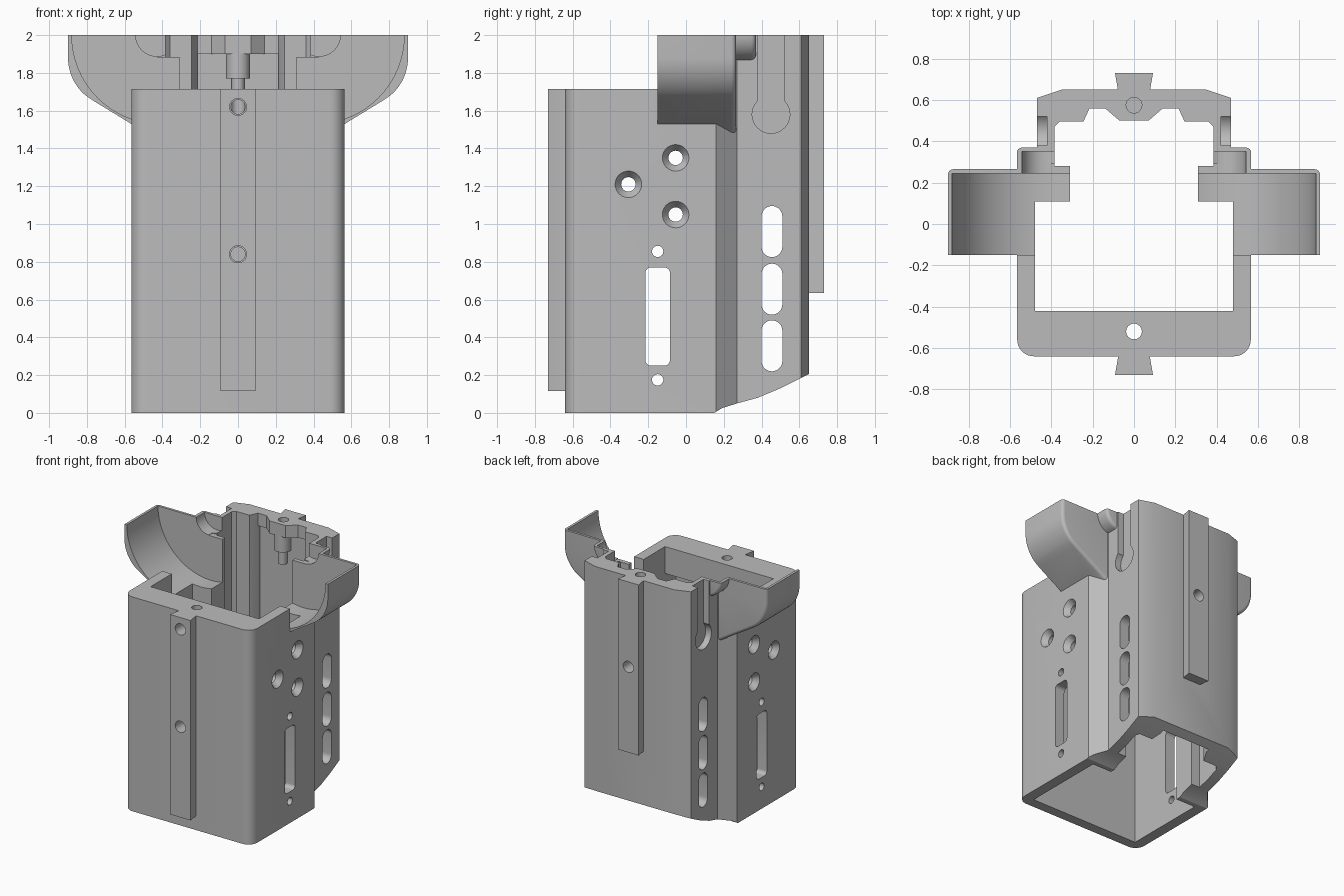
import bpy, bmesh, math
from mathutils import Vector

if "Cube" in bpy.data.objects:
    bpy.data.objects.remove(bpy.data.objects["Cube"])

grey = bpy.data.materials.new("plain grey")
grey.use_nodes = True
colour = (0.5, 0.5, 0.5, 1)
grey.diffuse_color = colour
grey.node_tree.nodes["Principled BSDF"].inputs["Base Color"].default_value = colour

AXES = {"x": lambda u, v, w: (w, u, v),
        "y": lambda u, v, w: (u, w, v),
        "z": lambda u, v, w: (u, v, w)}


def arc(cu, cv, r, start=0, end=360, n=32):
    """Points on an arc; a full turn leaves out the repeated end point."""
    count = n if end - start == 360 else n + 1
    return [(cu + r * math.cos(math.radians(start + (end - start) * i / n)),
             cv + r * math.sin(math.radians(start + (end - start) * i / n)))
            for i in range(count)]


def rounded(u0, u1, v0, v1, r, n=8):
    """Rectangle with round corners."""
    return (arc(u1 - r, v1 - r, r, 0, 90, n) + arc(u0 + r, v1 - r, r, 90, 180, n)
            + arc(u0 + r, v0 + r, r, 180, 270, n) + arc(u1 - r, v0 + r, r, 270, 361, n))


def box(u0, u1, v0, v1):
    return [(u0, v0), (u1, v0), (u1, v1), (u0, v1)]


def mirrored(half):
    return half + [(-u, v) for u, v in reversed(half)]


def flip(points, side):
    return [(u * side, v) for u, v in points]


def prism(name, points, axis, low, high, scale_high=None, fillet=None):
    """Extrude a closed profile along an axis, optionally tapered or filleted."""
    bm = bmesh.new()
    place = AXES[axis]
    centre = sum((Vector(p) for p in points), Vector((0, 0))) / len(points)
    ends = []
    for w, s in ((low, 1), (high, scale_high or 1)):
        ends.append([bm.verts.new(place(*(centre + (Vector(p) - centre) * s), w)) for p in points])
    bm.faces.new(ends[0])
    bm.faces.new(ends[1])
    for i in range(len(points)):
        j = (i + 1) % len(points)
        bm.faces.new((ends[0][i], ends[0][j], ends[1][j], ends[1][i]))
    bmesh.ops.recalc_face_normals(bm, faces=bm.faces)
    if fillet:
        edges = [e for e in bm.edges if fillet(*[v.co for v in e.verts])]
        bmesh.ops.bevel(bm, geom=edges, offset=0.025, segments=4, profile=0.5, affect="EDGES")
    mesh = bpy.data.meshes.new(name)
    bm.to_mesh(mesh)
    bm.free()
    obj = bpy.data.objects.new(name, mesh)
    obj.data.materials.append(grey)
    bpy.context.collection.objects.link(obj)
    return obj


def combine(target, tool, operation):
    mod = target.modifiers.new(operation, "BOOLEAN")
    mod.operation, mod.solver, mod.object = operation, "EXACT", tool
    bpy.context.view_layer.objects.active = target
    bpy.ops.object.modifier_apply(modifier=mod.name)
    bpy.data.objects.remove(tool)


def add(*args, **kw):
    combine(housing, prism("addition", *args, **kw), "UNION")


def cut(*args, **kw):
    combine(housing, prism("cutter", *args, **kw), "DIFFERENCE")


# Housing outer shell: round front corners, sloped shoulders, chamfered back
half_outline = arc(0.485, -0.56, 0.08, -90, 0, 8) + [(0.565, 0.16), (0.47, 0.27), (0.47, 0.61), (0.35, 0.65)]
housing = prism("housing", mirrored(half_outline), "z", 0, 2)

# Lower front top and rising underside at the back
cut(box(-1, 1, -1, -0.15), "z", 1.715, 3)
cut([(0.15, -0.5), (0.15, 0), (0.19, 0.025), (0.27, 0.05), (0.38, 0.08), (0.5, 0.13),
     (0.6, 0.18), (0.66, 0.21), (1, 0.21), (1, -0.5)], "x", -1, 1)

# Side wings and the round bosses behind them
wing = [(0.4, 2), (0.4, 1.425), (0.565, 1.53), (0.77, 1.655)] + arc(0.64, 1.88, 0.26, -50, 0, 12) + [(0.9, 2)]


def wing_edge(a, b):
    outer = abs(a.x) > 0.45 or abs(b.x) > 0.45
    return min(a.y, b.y) > 0.2 and outer and min(a.z, b.z) < 1.99


for side in (1, -1):
    add(flip(wing, side), "y", -0.15, 0.265, fillet=wing_edge)
    add(flip(arc(0.43, 2, 0.137, 180, 360, 24), side), "y", 0.2, 0.37,
        fillet=lambda a, b: min(a.y, b.y) > 0.3 and min(a.z, b.z) < 1.99)

# Dovetail rails on front and back
rail = [(0.078, 0.6), (0.078, 0.65), (0.092, 0.73)]
add(mirrored(rail), "z", 0.635, 2)
add([(u, -v) for u, v in mirrored(rail)], "z", 0.115, 1.715)

# Main cavity with inner ribs and shaped back wall
half_cavity = [(0.48, -0.42), (0.48, 0.11), (0.31, 0.11), (0.31, 0.28), (0.385, 0.28), (0.385, 0.47),
               (0.36, 0.495), (0.245, 0.495), (0.215, 0.56), (0.14, 0.56), (0.07, 0.5)]
cut(mirrored(half_cavity), "z", -1, 3)
cut(box(-0.215, 0.215, 0.3, 0.585), "z", -1, 1.9)
cut(box(-0.48, 0.48, -0.56, 0), "z", -1, 1.5)

# Hollow wings, hinge pockets and hanging slots
for side in (1, -1):
    cut(flip(arc(0.41, 2, 0.47, n=64), side), "y", -0.151, 0.245)
    cut(flip(arc(0.43, 2, 0.112), side), "y", 0.2, 0.35)
    cut(flip(box(0.29, 0.43, 1.885, 2.1), side), "y", 0.2, 0.29)
    x0, x1 = sorted((0.42 * side, 0.6 * side))
    cut(arc(0.45, 1.58, 0.1), "x", x0, x1)
    cut(box(0.38, 0.52, 1.6, 2.1), "x", x0, x1)

# Side vents, long slots and small holes, straight through
for low, high in ((0.22, 0.49), (0.52, 0.79), (0.825, 1.095)):
    cut(rounded(0.4, 0.51, low, high, 0.0549), "x", -1, 1)
cut(rounded(-0.215, -0.085, 0.25, 0.77, 0.03), "x", -1, 1)
for z in (0.175, 0.855):
    cut(arc(-0.15, z, 0.03, n=24), "x", -1, 1)

# Countersunk screw holes
for y, z in ((-0.055, 1.35), (-0.305, 1.21), (-0.055, 1.05)):
    cut(arc(y, z, 0.038), "x", -1, 1)
    for side in (1, -1):
        cut(arc(y, z, 0.074), "x", 0.57 * side, 0.52 * side, scale_high=0.5)

# Hanging post under the back block
add(arc(0, 0.565, 0.064), "z", 1.77, 1.95)
add(arc(0, 0.565, 0.035), "z", 1.66, 1.8)

# Rail holes
for z in (0.84, 1.62):
    cut(arc(0, z, 0.045), "y", -1, -0.6)
    cut(arc(0, z, 0.038), "y", -0.65, -0.54)
cut(arc(0, 1.32, 0.045), "y", 0.62, 1)
cut(arc(0, -0.52, 0.038), "z", 1.4, 3)
cut(arc(0, 0.575, 0.038), "z", 1.85, 3)

# Smooth the round surfaces and keep edges crisp
housing.data.materials.clear()
housing.data.materials.append(grey)
bpy.ops.object.select_all(action="DESELECT")
housing.select_set(True)
bpy.context.view_layer.objects.active = housing
bpy.ops.object.shade_smooth_by_angle(angle=math.radians(30))
